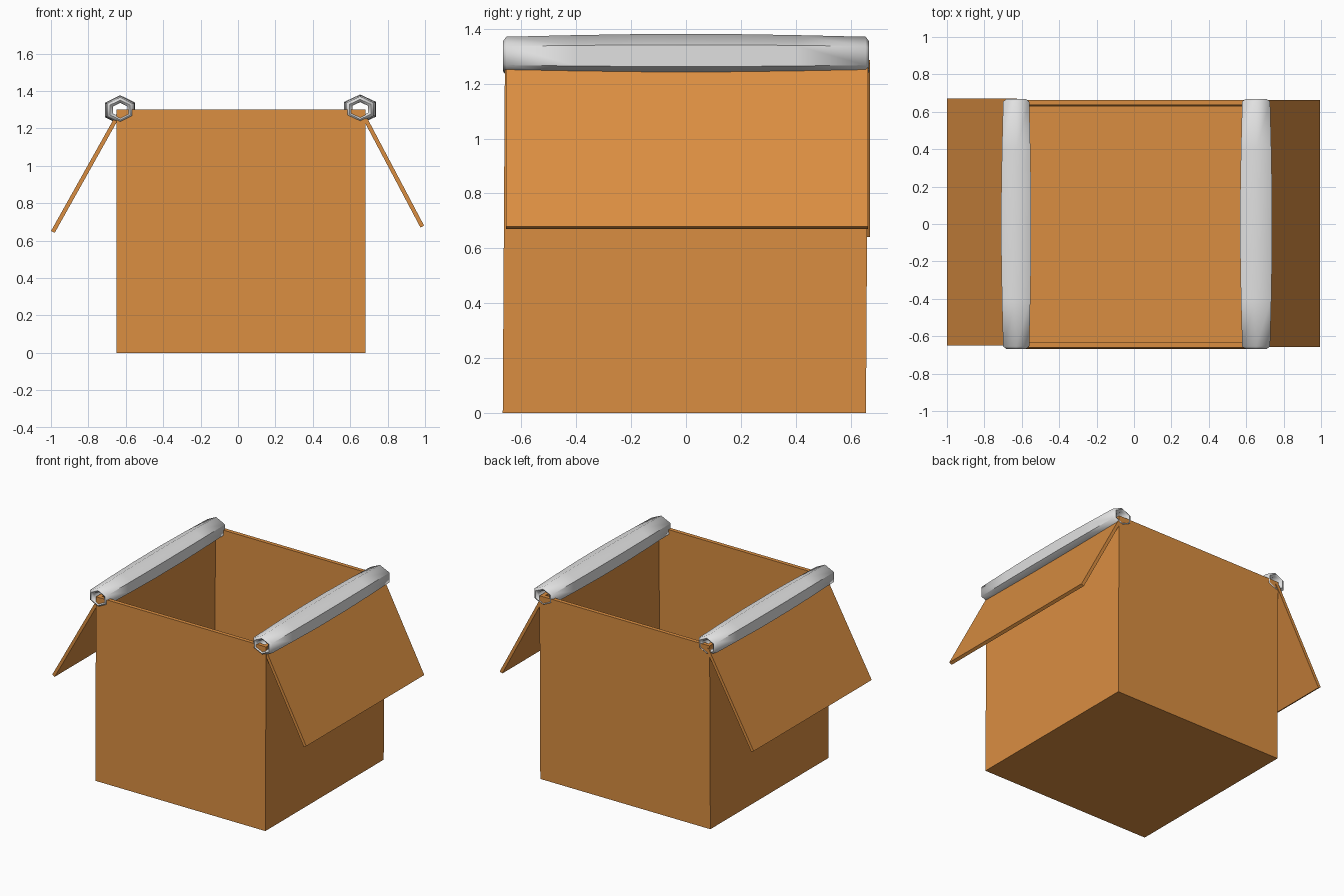
import bpy, bmesh, math
from mathutils import Vector

if "Cube" in bpy.data.objects:
    bpy.data.objects.remove(bpy.data.objects["Cube"])


def material(name, rgb):
    m = bpy.data.materials.new(name)
    m.diffuse_color = (*rgb, 1)
    m.use_nodes = True
    m.node_tree.nodes["Principled BSDF"].inputs["Base Color"].default_value = m.diffuse_color
    return m


CARD = material("cardboard brown", (0.70, 0.27, 0.053))
GREY = material("light grey", (0.75, 0.75, 0.75))


def finish(bm, name, mat):
    bmesh.ops.recalc_face_normals(bm, faces=bm.faces)
    me = bpy.data.meshes.new(name)
    bm.to_mesh(me)
    bm.free()
    me.materials.append(mat)
    ob = bpy.data.objects.new(name, me)
    bpy.context.collection.objects.link(ob)
    return ob


def panel(name, lo, hi):
    """Box panel between two corners, leaning slightly back with height."""
    bm = bmesh.new()
    bmesh.ops.create_cube(bm, size=1)
    for v in bm.verts:
        v.co = Vector([(a + b) / 2 + c * (b - a) for a, b, c in zip(lo, hi, v.co)])
        v.co.y += 0.008 * v.co.z / 1.3
    return finish(bm, name, CARD)


def flap(name, top, tip, y0, y1, t=0.022):
    """Thin sheet hanging from the hinge point to the tip (x, z)."""
    a, b = Vector((top[0], 0, top[1])), Vector((tip[0], 0, tip[1]))
    d = (b - a).normalized()
    n = Vector((-d.z, 0, d.x)) * t / 2
    bm = bmesh.new()
    f = bm.faces.new([bm.verts.new(p + Vector((0, y0, 0))) for p in (a + n, b + n, b - n, a - n)])
    r = bmesh.ops.extrude_face_region(bm, geom=[f])
    bmesh.ops.translate(bm, vec=(0, y1 - y0, 0),
                        verts=[g for g in r["geom"] if isinstance(g, bmesh.types.BMVert)])
    return finish(bm, name, CARD)


def tube(name, cx, cz, width):
    """Hollow six-sided roll, barrel-shaped along y."""
    half = [(0.038, 0.655), (0.053, 0.667), (0.069, 0.655), (0.075, 0.4), (0.079, 0.15)]
    prof = [(r, -y) for r, y in half] + [(r, y) for r, y in reversed(half)]
    bm = bmesh.new()
    rings = []
    for r, y in prof:
        rings.append([bm.verts.new((cx + width * r * math.sin(k * math.pi / 3), y,
                                    cz + r * math.cos(k * math.pi / 3))) for k in range(6)])
    for i in range(len(rings)):
        p, q = rings[i], rings[(i + 1) % len(rings)]
        for k in range(6):
            bm.faces.new((p[k], p[(k + 1) % 6], q[(k + 1) % 6], q[k]))
    ob = finish(bm, name, GREY)
    bpy.context.view_layer.objects.active = ob
    ob.select_set(True)
    bpy.ops.object.shade_smooth_by_angle(angle=math.radians(62))
    ob.select_set(False)


# Box floor and walls
X0, X1, Y0, Y1, H, T = -0.65, 0.682, -0.668, 0.656, 1.30, 0.028
panel("box_floor", (X0 + T, Y0 + T, 0), (X1 - T, Y1 - T, T))
panel("front_wall", (X0, Y0, 0), (X1, Y0 + T, H))
panel("back_wall", (X0, Y1 - T, 0), (X1, Y1, H))
panel("left_wall", (X0, Y0 + T, 0), (X0 + T, Y1 - T, H))
panel("right_wall", (X1 - T, Y0 + T, 0), (X1, Y1 - T, H))

# Side flaps hanging outward
flap("left_flap", (-0.635, 1.28), (-0.99, 0.646), -0.65, 0.67)
flap("right_flap", (0.665, 1.28), (0.985, 0.675), -0.657, 0.663)

# Rolls along the hinges
tube("left_hinge_roll", -0.63, 1.298, 1.17)
tube("right_hinge_roll", 0.653, 1.302, 1.25)
